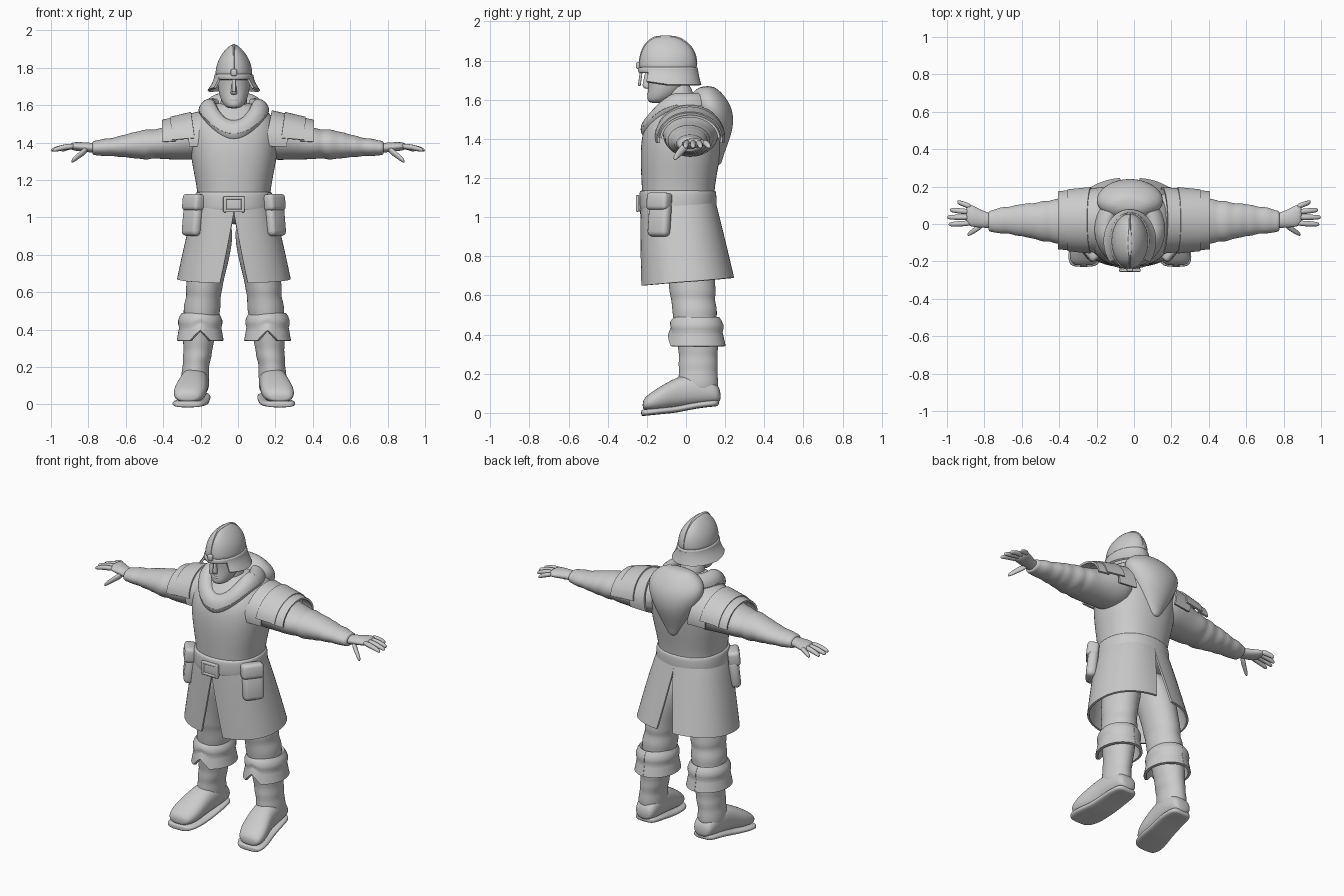
import bpy, bmesh
from math import sin, cos, pi, radians, copysign

cube = bpy.data.objects.get("Cube")
if cube:
    bpy.data.objects.remove(cube)

grey = bpy.data.materials.new("plain_grey")
grey.use_nodes = True
grey.diffuse_color = (.6, .6, .6, 1)
grey.node_tree.nodes["Principled BSDF"].inputs["Base Color"].default_value = (.6, .6, .6, 1)

MID = -.022  # the body stands slightly off centre between the hands


def finish(name, verts, faces):
    mesh = bpy.data.meshes.new(name)
    mesh.from_pydata(verts, [], faces)
    bm = bmesh.new()
    bm.from_mesh(mesh)
    bmesh.ops.recalc_face_normals(bm, faces=bm.faces)
    bm.to_mesh(mesh)
    bm.free()
    mesh.shade_smooth()
    mesh.materials.append(grey)
    obj = bpy.data.objects.new(name, mesh)
    bpy.context.collection.objects.link(obj)
    return obj


def smooth(obj, levels):
    obj.modifiers.new("smooth", "SUBSURF").levels = levels
    obj.modifiers["smooth"].render_levels = levels


def loft(name, axis, rings, sides=16, square=1, side=1, mid=0, levels=2):
    """Closed body through elliptic rings: (position, centre a, centre b, radius a, radius b)."""
    verts = []
    for t, a, b, ra, rb in rings:
        for i in range(sides):
            u, v = cos(2 * pi * i / sides), sin(2 * pi * i / sides)
            p = a + ra * copysign(abs(u) ** square, u)
            q = b + rb * copysign(abs(v) ** square, v)
            x, y, z = {"x": (t, p, q), "y": (p, t, q), "z": (p, q, t)}[axis]
            verts.append((mid + side * x, y, z))
    n = len(rings)
    faces = [(j * sides + i, j * sides + (i + 1) % sides,
              (j + 1) * sides + (i + 1) % sides, (j + 1) * sides + i)
             for j in range(n - 1) for i in range(sides)]
    faces += [tuple(range(sides)), tuple(range((n - 1) * sides, n * sides))]
    obj = finish(name, verts, faces)
    smooth(obj, levels)
    return obj


def sheet(name, point, nu, nv, thick=.012, side=1, mid=0):
    """Thin shell from a function of u and v, both running from zero to one."""
    verts = []
    for j in range(nv + 1):
        for i in range(nu + 1):
            x, y, z = point(i / nu, j / nv)
            verts.append((mid + side * x, y, z))
    w = nu + 1
    faces = [(j * w + i, j * w + i + 1, j * w + w + i + 1, j * w + w + i)
             for j in range(nv) for i in range(nu)]
    obj = finish(name, verts, faces)
    shell = obj.modifiers.new("thickness", "SOLIDIFY")
    shell.thickness, shell.offset = thick, 0
    obj.modifiers.new("sharp rims", "EDGE_SPLIT").split_angle = radians(50)
    return obj


def box(name, place, size, turn=(0, 0, 0), bevel=.015):
    bpy.ops.mesh.primitive_cube_add(size=1, location=place, rotation=turn)
    obj = bpy.context.object
    obj.name, obj.scale = name, size
    bpy.ops.object.transform_apply(location=False, rotation=False, scale=True)
    rounding = obj.modifiers.new("rounding", "BEVEL")
    rounding.width, rounding.segments = bevel, 3
    obj.data.materials.append(grey)
    obj.data.shade_smooth()
    obj.modifiers.new("sharp rims", "EDGE_SPLIT").split_angle = radians(50)
    return obj


def mix(a, b, t):
    return a + (b - a) * t


# Torso, belt and buckle
loft("torso", "z", [(.96, 0, -.035, .2, .175), (1.06, 0, -.04, .195, .185),
                    (1.16, 0, -.04, .2, .19), (1.3, 0, -.03, .232, .208),
                    (1.42, 0, -.02, .245, .212), (1.5, 0, 0, .235, .2),
                    (1.57, 0, .02, .19, .15), (1.62, 0, 0, .09, .09)],
     square=.88, mid=MID)
loft("belt", "z", [(1.03, 0, -.042, .2, .185), (1.035, 0, -.042, .213, .198),
                   (1.085, 0, -.042, .213, .2), (1.135, 0, -.042, .208, .198),
                   (1.14, 0, -.042, .195, .185)], sides=24, square=.9, mid=MID)
box("buckle_plate", (MID, -.238, 1.07), (.11, .025, .08), bevel=.01)
for s in (-1, 1):
    box("buckle_side_bar", (MID + s * .048, -.248, 1.07), (.018, .016, .085), bevel=.005)
    box("buckle_cross_bar", (MID, -.248, 1.07 + s * .034), (.11, .016, .016), bevel=.005)


# Coat skirt, one half per side with slits in front and back
def skirt(u, v):
    gap = .22 * max(0, v - .12)
    a = mix(-pi / 2 + gap, pi / 2 - gap * .7, u)
    x = mix(.2, .298, v ** .85) * cos(a) ** .85
    y = mix(-.04, .008, v) + mix(.188, .234, v) * copysign(abs(sin(a)) ** .9, sin(a))
    return x, y, mix(1.07, .67 + .02 * sin(a), v)


# Upper shoulder plate bands, arching over the arm
def shoulder_band(x0, x1, grow, drop):
    def point(u, v):
        a = mix(-drop, drop, u)
        x = mix(x0, x1, v)
        f = (x - .19) / .21
        return (x - .03 * (1 - cos(a)) * (1 - f),
                .02 + (mix(.172, .148, f) + grow) * sin(a),
                mix(1.41, 1.395, f) + (mix(.155, .12, f) + grow) * cos(a))
    return point


# Turned-down knee cuff with a small notch in front
def knee_cuff(u, v):
    a = 2 * pi * u - pi / 2
    notch = max(0, 1 - abs(u - .5) * 14) * .055
    a += pi
    bulge = .012 * sin(pi * min(1, v * 2))
    return (.18 + (mix(.092, .118, v) + bulge) * cos(a),
            .055 + (mix(.108, .14, v) + bulge) * sin(a),
            mix(.485, .34, v) + notch * v)


for s, label in ((1, "left_"), (-1, "right_")):
    sheet(label + "coat_skirt", skirt, 28, 12, side=s, mid=MID)

    # Legs with cloth folds
    loft(label + "leg", "z",
         [(1, .09, -.02, .1, .13), (.8, .125, .02, .11, .13), (.66, .155, .03, .1, .12),
          (.61, .16, .035, .1, .122), (.58, .162, .035, .092, .112),
          (.53, .17, .045, .102, .118), (.48, .172, .045, .098, .113),
          (.4, .182, .055, .088, .105), (.33, .19, .062, .085, .106),
          (.29, .192, .062, .077, .098), (.25, .197, .062, .079, .104),
          (.21, .203, .062, .07, .098), (.17, .206, .062, .078, .106),
          (.08, .208, .07, .074, .095)], side=s, mid=MID)
    sheet(label + "knee_cuff", knee_cuff, 42, 8, thick=.016, side=s, mid=MID)

    # Boots, toes turned out and sole sloping down to the front
    boot = [(.178, .203, .085, .045, .03), (.15, .203, .105, .068, .06),
            (.06, .206, .12, .077, .085), (-.03, .215, .108, .078, .083),
            (-.09, .225, .088, .085, .072), (-.15, .235, .067, .09, .058),
            (-.205, .245, .048, .076, .038), (-.222, .247, .04, .045, .02)]
    loft(label + "boot", "y", boot, square=.85, side=s, mid=MID)
    loft(label + "sole", "y",
         [(y - .008, x, .022 + .1 * y + (.012 if y > 0 else 0), r + .007, .017)
          for y, x, z, r, h in boot], square=.6, side=s, mid=MID)

    # Sleeve with folds
    loft(label + "sleeve", "x",
         [(.1, .03, 1.43, .13, .11), (.2, .025, 1.43, .148, .128), (.28, .02, 1.42, .14, .112),
          (.36, .015, 1.4, .125, .092), (.42, .015, 1.395, .125, .084),
          (.45, .015, 1.393, .108, .076), (.49, .015, 1.39, .114, .086),
          (.53, .015, 1.388, .095, .073), (.57, .02, 1.385, .096, .071),
          (.6, .02, 1.383, .085, .06), (.63, .02, 1.38, .086, .06),
          (.67, .02, 1.376, .07, .047), (.71, .02, 1.375, .074, .05),
          (.75, .015, 1.372, .06, .04), (.775, .015, 1.371, .058, .04),
          (.78, .015, 1.37, .04, .025)], side=s)

    # Shoulder plates
    sheet(label + "shoulder_plate_inner", shoulder_band(.18, .28, 0, 1.75), 24, 5, side=s)
    sheet(label + "shoulder_plate_middle", shoulder_band(.25, .36, .008, 1.45), 24, 5, side=s)
    sheet(label + "shoulder_plate_outer", shoulder_band(.34, .405, .002, 1.5), 24, 5, side=s)

    # Hand, four fingers and thumb
    loft(label + "palm", "x",
         [(.74, .015, 1.37, .04, .028), (.8, .022, 1.374, .043, .026),
          (.86, .042, 1.38, .06, .025), (.9, .052, 1.38, .058, .019)], side=s)
    for finger, y0, y1, tip in (("index", .005, -.002, .992), ("middle", .036, .036, 1),
                                ("ring", .064, .075, .985), ("little", .092, .118, .945)):
        loft(label + finger + "_finger", "x",
             [(mix(.87, tip, t), mix(y0, y1, t), 1.382 - .024 * t * t, r, r)
              for t, r in ((0, .016), (.45, .0165), (.85, .014), (1, .009))],
             sides=8, side=s)
    loft(label + "thumb", "x",
         [(.8, .005, 1.368, .022, .022), (.84, -.025, 1.34, .019, .021),
          (.875, -.048, 1.312, .015, .017), (.892, -.058, 1.298, .009, .01)],
         sides=8, side=s)

    # Hip pouches hanging from the belt
    turn = (radians(-6), 0, s * radians(52))
    box(label + "pouch", (MID + s * .222, -.135, .985), (.125, .06, .17), turn, .025)
    box(label + "pouch_flap", (MID + s * .216, -.137, 1.08), (.13, .07, .09), turn, .02)

# Head, neck and nose
loft("head", "z", [(1.582, 0, -.15, .03, .035), (1.6, 0, -.135, .055, .066),
                   (1.635, 0, -.11, .074, .088), (1.68, 0, -.095, .085, .098),
                   (1.73, 0, -.09, .09, .108), (1.8, 0, -.09, .085, .12)], mid=MID)
loft("neck", "z", [(1.5, 0, -.01, .09, .09), (1.58, 0, -.03, .073, .075),
                   (1.7, 0, -.045, .07, .075)], mid=MID)
loft("nose", "z", [(1.655, 0, -.197, .018, .016), (1.67, 0, -.203, .02, .024),
                   (1.7, 0, -.2, .013, .018), (1.75, 0, -.197, .01, .012)], sides=8, mid=MID)
loft("mouth", "z", [(1.618, 0, -.18, .025, .016), (1.63, 0, -.184, .032, .018),
                    (1.64, 0, -.182, .026, .016)], sides=8, mid=MID)

# Helmet dome with ridge, rim band, neck guard and nose guard
dome = [(1.74, 0, -.092, .1, .148), (1.78, 0, -.092, .1, .15), (1.83, 0, -.092, .09, .143),
        (1.875, 0, -.095, .065, .12), (1.905, 0, -.1, .038, .085), (1.925, 0, -.105, .014, .045)]
loft("helmet_dome", "z", dome, sides=24, mid=MID)
loft("helmet_ridge", "z", [(z + .004, x, y, .012, r + .008) for z, x, y, a, r in dome],
     sides=12, mid=MID)
loft("helmet_rim", "z", [(1.735, 0, -.092, .1, .146), (1.738, 0, -.092, .108, .155),
                         (1.765, 0, -.092, .107, .155), (1.768, 0, -.092, .095, .145)],
     sides=24, mid=MID)


def neck_guard(u, v):
    a = mix(-.72, pi + .72, u)
    flare = v ** 1.4
    return (mix(.1, .136, flare) * cos(a), -.092 + mix(.148, .165, flare) * sin(a),
            mix(1.75, 1.675 + .025 * max(0, -sin(a)), v))


sheet("helmet_neck_guard", neck_guard, 32, 6, mid=MID)
box("helmet_nose_guard", (MID, -.232, 1.72), (.022, .014, .1), (radians(-8), 0, 0), .005)
box("helmet_brow_boss", (MID, -.245, 1.775), (.034, .02, .036), bevel=.008)


# Cowl rolled around the neck, dipping in front
def cowl(u, v):
    a, b = 2 * pi * u, 2 * pi * v
    front = max(0, -sin(a))
    out = .042 * cos(b)
    return ((.145 + out) * cos(a), -.03 + (.158 + out) * sin(a),
            1.59 - .125 * front ** 2 + (.04 + .01 * front) * sin(b) - .4 * out)


loft("hood", "z", [(1.265, 0, .165, .02, .015), (1.31, 0, .155, .055, .035),
                   (1.38, 0, .15, .1, .068), (1.46, 0, .145, .145, .1),
                   (1.54, 0, .135, .185, .108), (1.6, 0, .115, .18, .1),
                   (1.645, 0, .105, .13, .07), (1.67, 0, .11, .08, .03)], mid=MID)
sheet("cowl", cowl, 48, 14, thick=.004, mid=MID)
